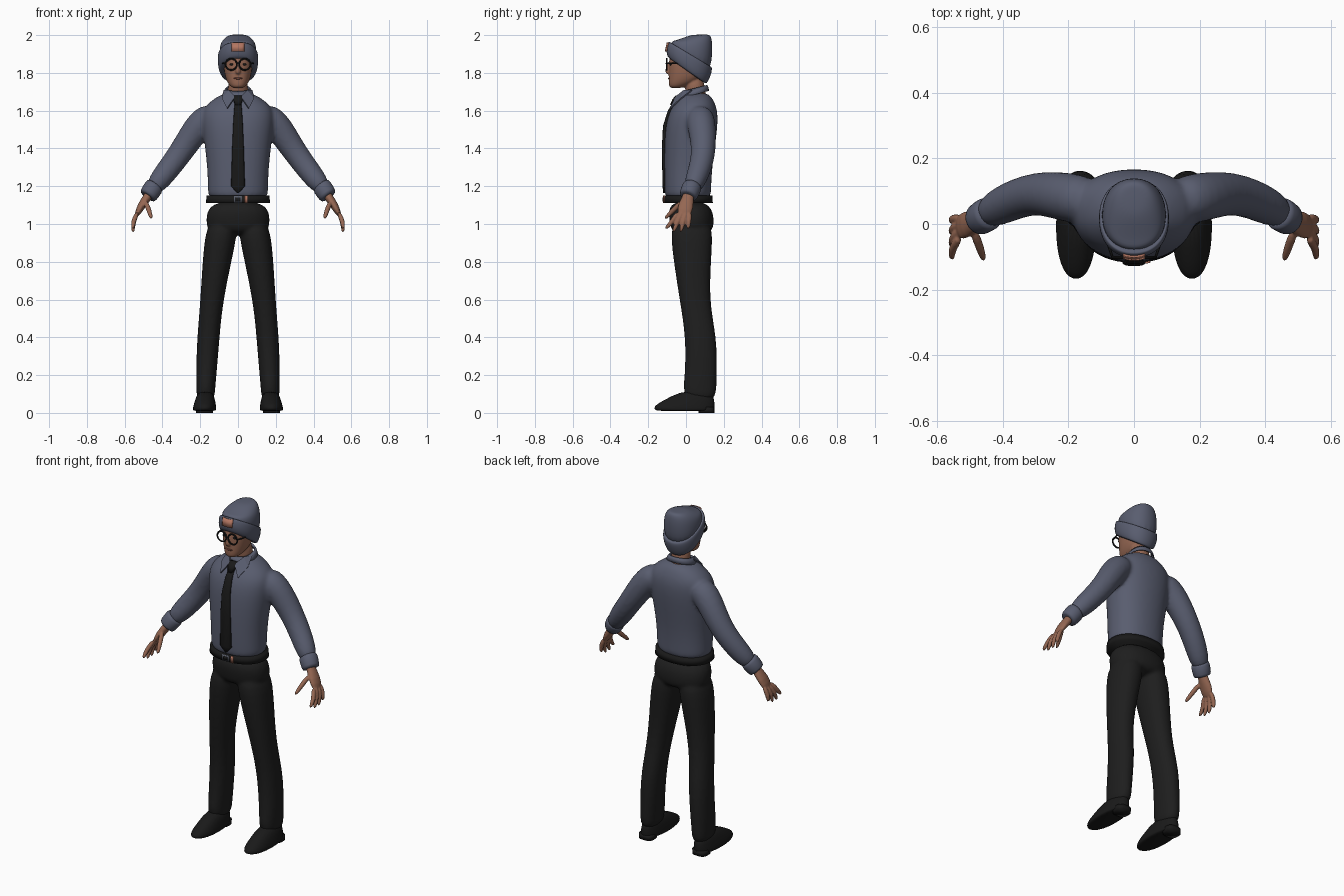
import bpy, bmesh, math
from mathutils import Vector

cube = bpy.data.objects.get("Cube")
if cube:
    bpy.data.objects.remove(cube, do_unlink=True)


def material(name, red, green, blue):
    mat = bpy.data.materials.new(name)
    mat.use_nodes = True
    colour = (red, green, blue, 1)
    mat.diffuse_color = colour
    shader = mat.node_tree.nodes["Principled BSDF"]
    shader.inputs["Base Color"].default_value = colour
    shader.inputs["Roughness"].default_value = .8
    return mat


slate = material("slate fabric", .1, .11, .16)
charcoal = material("charcoal cloth", .013, .013, .013)
black = material("black leather", .01, .01, .01)
skin = material("skin", .3, .135, .085)
lips = material("lips", .2, .07, .05)
tan = material("tan leather", .45, .18, .12)
metal = material("dull metal", .1, .11, .14)
sides = {"left": 1, "right": -1}


def oval(count, power=2):
    """Points of a unit oval; a higher power squares it off."""
    for step in range(count):
        angle = math.tau * step / count
        yield [math.copysign(abs(value) ** (2 / power), value)
               for value in (math.cos(angle), math.sin(angle))]


def bridge(bm, rings, caps=True):
    rows = [[bm.verts.new(point) for point in ring] for ring in rings]
    for lower, upper in zip(rows, rows[1:]):
        for i in range(len(lower)):
            bm.faces.new((lower[i - 1], lower[i], upper[i], upper[i - 1]))
    if caps:
        bm.faces.new(rows[0])
        bm.faces.new(rows[-1])


def stack(bm, sections, centre_x=lambda z: 0, count=20, power=2.2, caps=True):
    """Rings of height, half width, half depth, centre y and optional tilt."""
    rings = []
    for z, width, depth, centre_y, *tilt in sections:
        slope = sum(tilt)
        rings.append([(centre_x(z) + width * c, centre_y + depth * s, z + slope * depth * s)
                      for c, s in oval(count, power)])
    bridge(bm, rings, caps)


def tube(bm, path, side=1, count=12):
    """Rings across a path of x, y, z, radius and optional second radius."""
    points = [Vector((side * x, y, z)) for x, y, z, *radii in path]
    rings = []
    for i, (point, knot) in enumerate(zip(points, path)):
        ahead = points[min(i + 1, len(points) - 1)]
        along = (ahead - points[max(i - 1, 0)]).normalized()
        guide = Vector((0, 1, 0)) if abs(along.y) < .9 else Vector((1, 0, 0))
        across = (guide - along * guide.dot(along)).normalized()
        other = along.cross(across)
        rings.append([point + across * c * knot[3] + other * s * knot[-1]
                      for c, s in oval(count)])
    bridge(bm, rings)


def finish(bm, name, mat, subdivide=0, voxel=0, smooth=True, thickness=0):
    """Turn the mesh into an object, blending overlapping pieces if asked."""
    bmesh.ops.recalc_face_normals(bm, faces=bm.faces)
    for face in bm.faces:
        face.smooth = smooth
    mesh = bpy.data.meshes.new(name)
    bm.to_mesh(mesh)
    bm.free()
    mesh.materials.append(mat)
    ob = bpy.data.objects.new(name, mesh)
    bpy.context.collection.objects.link(ob)
    if thickness:
        ob.modifiers.new("thickness", 'SOLIDIFY').thickness = thickness
    if subdivide:
        rounding = ob.modifiers.new("rounding", 'SUBSURF')
        rounding.levels = rounding.render_levels = subdivide
    if voxel:
        blend = ob.modifiers.new("blend", 'REMESH')
        blend.mode, blend.voxel_size, blend.use_smooth_shade = 'VOXEL', voxel, True
        relax = ob.modifiers.new("relax", 'SMOOTH')
        relax.factor, relax.iterations = .5, 4


def stacked(name, mat, sections, subdivide=0, thickness=0, **options):
    bm = bmesh.new()
    stack(bm, sections, **options)
    finish(bm, name, mat, subdivide, thickness=thickness)


def ball(name, mat, centre, size):
    bm = bmesh.new()
    bmesh.ops.create_uvsphere(bm, u_segments=16, v_segments=8, radius=1)
    bmesh.ops.scale(bm, vec=size, verts=bm.verts)
    bmesh.ops.translate(bm, vec=centre, verts=bm.verts)
    finish(bm, name, mat)


def plate(name, mat, left, right, bottom, top, width, centre_y, depth, lean=0):
    """Thin plate bent around the front of an oval."""
    bm = bmesh.new()
    columns = []
    for step in range(7):
        x = left + (right - left) * step / 6
        bend = math.sqrt(1 - (x / width) ** 2)
        columns.append([bm.verts.new((x, centre_y - reach * bend, z))
                        for z, reach in ((bottom, depth), (top, depth - lean))])
    for a, b in zip(columns, columns[1:]):
        bm.faces.new((a[0], b[0], b[1], a[1]))
    finish(bm, name, mat, thickness=.006)


# Shirt: torso and sleeves blended together
bm = bmesh.new()
stack(bm, [(1.13, .155, .12, .01), (1.16, .162, .124, .01), (1.3, .162, .128, .01),
           (1.5, .19, .142, .027), (1.6, .195, .13, .04), (1.65, .15, .1, .05),
           (1.7, .07, .07, .05)])
for side in sides.values():
    tube(bm, [(.12, .07, 1.59, .07), (.2, .08, 1.54, .08), (.3, .1, 1.38, .064),
              (.4, .06, 1.25, .062), (.46, .025, 1.175, .045)], side, 16)
finish(bm, "shirt", slate, 2, .011)

# Trousers: hips and legs blended together
bm = bmesh.new()
stack(bm, [(1.13, .16, .118, .015), (1, .176, .122, .034), (.94, .15, .1, .03)])
for side in sides.values():
    stack(bm, [(1.03, .08, .11, .03), (.9, .086, .112, .03), (.6, .06, .077, .042),
               (.4, .06, .084, .082), (.2, .055, .085, .078), (.13, .05, .09, .073),
               (.06, .048, .076, .077)], lambda z: side * (.172 - .092 * z * z))
finish(bm, "trousers", charcoal, 2, .01)

for label, side in sides.items():
    # Sleeve cuff
    bm = bmesh.new()
    tube(bm, [(.438, .035, 1.205, .046), (.443, .033, 1.2, .054),
              (.476, .012, 1.15, .05), (.48, .01, 1.145, .043)], side, 20)
    finish(bm, label + "_cuff", slate, 1)

    # Hand: palm, four fanned fingers and a thumb
    bm = bmesh.new()
    tube(bm, [(.46, .02, 1.18, .03, .024), (.48, .01, 1.14, .03, .023),
              (.51, 0, 1.1, .043, .023), (.54, -.015, 1.04, .04, .013)], side, 16)
    for finger in range(4):
        root, tip = .02 - .02 * finger, .01 - .04 * finger
        drop = .01 * (finger - 1.5) ** 2
        tube(bm, [(.53, root, 1.065, .014), (.557, (root + tip) / 2, 1.01, .0135),
                  (.555, tip, .95 + drop, .01)], side)
    tube(bm, [(.49, -.02, 1.12, .015), (.47, -.07, 1.07, .014),
              (.457, -.115, 1.025, .01)], side)
    finish(bm, label + "_hand", skin, 1, .0045)

    # Shoe with a separate heel
    foot = lambda z: side * (.178 - .05 * z)
    stacked(label + "_shoe", black, [
        (.01, .058, .15, -.005), (.015, .062, .16, -.008), (.035, .062, .163, -.01),
        (.06, .055, .143, .01), (.12, .04, .08, .06)], 1, centre_x=foot)
    stacked(label + "_heel", black, [(0, .045, .042, .108), (.03, .045, .042, .108)],
            centre_x=foot, power=3)

    # Collar leaf
    bm = bmesh.new()
    inner, point, outer, back, fold = [bm.verts.new((side * x, y, z)) for x, y, z in (
        (.016, -.056, 1.675), (.058, -.086, 1.613), (.086, -.03, 1.665),
        (.076, .03, 1.71), (.048, -.012, 1.71))]
    bm.faces.new((inner, point, outer, fold))
    bm.faces.new((fold, outer, back))
    finish(bm, label + "_collar_leaf", slate, smooth=False, thickness=.007)

    # Eye, glasses rim and temple arm
    ball(label + "_eye", black, (side * .034, -.082, 1.845), (.011, .006, .006))
    bpy.ops.mesh.primitive_torus_add(
        major_segments=24, minor_segments=8, major_radius=.03, minor_radius=.0045,
        location=(side * .036, -.102, 1.845), rotation=(math.pi / 2, 0, 0))
    rim = bpy.context.object
    rim.name = label + "_glasses_rim"
    rim.data.materials.append(black)
    bm = bmesh.new()
    tube(bm, [(.066, -.1, 1.85, .004), (.08, -.06, 1.85, .004), (.084, .02, 1.85, .004)], side)
    finish(bm, label + "_glasses_arm", black)

bm = bmesh.new()
tube(bm, [(-.01, -.104, 1.85, .004), (.01, -.104, 1.85, .004)])
finish(bm, "glasses_bridge", black)

# Belt and its fittings
stacked("belt", black, [(1.11, .17, .13, .012), (1.15, .166, .128, .012)], count=48)
plate("belt_buckle", metal, -.022, .022, 1.113, 1.147, .171, .012, .133)
plate("buckle_inset", black, -.012, .014, 1.12, 1.14, .171, .012, .136)
plate("belt_keeper", tan, .036, .05, 1.11, 1.15, .171, .012, .136)

# Tie, knot and collar band
stacked("tie", black, [
    (1.163, .004, .011, -.11), (1.2, .037, .011, -.113), (1.4, .031, .011, -.117),
    (1.52, .026, .011, -.111), (1.6, .021, .011, -.085), (1.65, .017, .011, -.055)],
    count=12, power=4)
stacked("tie_knot", black, [(1.63, .016, .02, -.065), (1.66, .027, .025, -.047),
                            (1.68, .026, .023, -.033)], count=12, power=3)
stacked("collar_band", slate, [
    (1.685, .083, .08, .042, .25), (1.705, .074, .074, .045, .25),
    (1.72, .063, .065, .047, .25), (1.705, .058, .06, .047, .25)],
    thickness=.005, count=28, caps=False)

# Head, neck and nose blended together
bm = bmesh.new()
stack(bm, [(1.718, .028, .027, -.056), (1.735, .047, .055, -.037), (1.76, .062, .083, -.01),
           (1.8, .074, .096, .004), (1.88, .08, .1, .007), (1.93, .07, .08, .015)])
tube(bm, [(0, .058, 1.64, .056), (0, .05, 1.7, .055), (0, .04, 1.78, .054)])
tube(bm, [(0, -.085, 1.865, .007), (0, -.102, 1.81, .015), (0, -.09, 1.796, .014)])
finish(bm, "head", skin, 2, .0055)
ball("mouth", lips, (0, -.087, 1.771), (.024, .008, .006))

# Knitted hat: crown, turned-up brim and patch
stacked("hat_crown", slate, [
    (1.84, .1, .105, .02, -.6), (1.935, .1, .112, .03, -.3), (1.97, .086, .1, .04),
    (1.995, .06, .07, .06, .1), (2.003, .03, .035, .07)], 2)
stacked("hat_brim", slate, [
    (1.81, .088, .095, .005, -.7), (1.815, .098, .105, .005, -.7),
    (1.845, .108, .117, .01, -.65), (1.885, .109, .12, .02, -.6),
    (1.9, .104, .114, .024, -.6), (1.895, .094, .105, .024, -.6)], 2)
plate("hat_patch", tan, -.034, .034, 1.914, 1.96, .108, .016, .128, .01)
